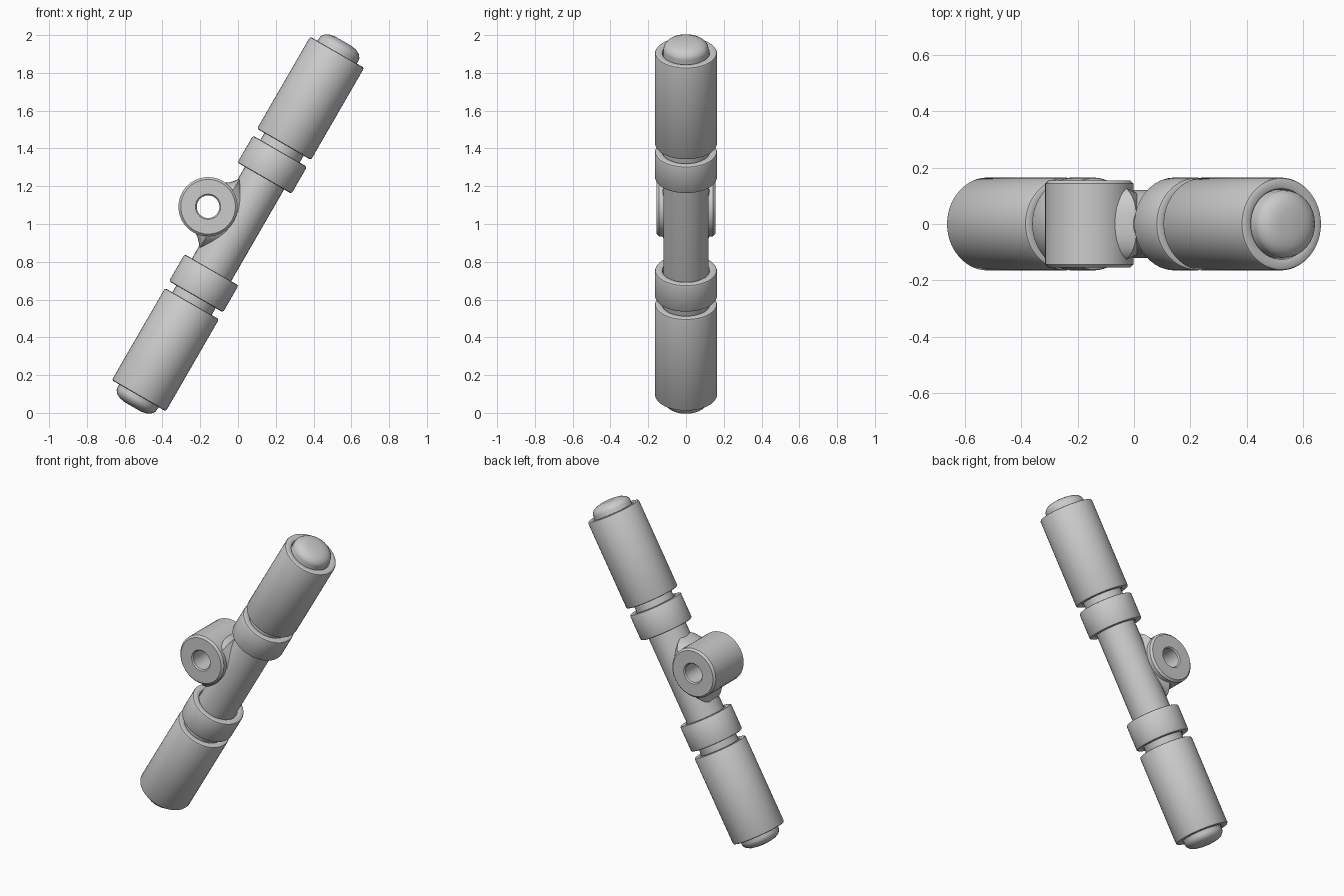
import bpy, bmesh, math
from mathutils import Matrix, Vector

if "Cube" in bpy.data.objects:
    bpy.data.objects.remove(bpy.data.objects["Cube"])

# everything is modelled upright around the origin, then tilted 30 degrees
TILT = Matrix.Translation((0, 0, 1)) @ Matrix.Rotation(math.radians(30), 4, 'Y')


def finish(name, bm, local=Matrix.Identity(4)):
    bmesh.ops.remove_doubles(bm, verts=bm.verts, dist=1e-5)
    bmesh.ops.transform(bm, matrix=TILT @ local, verts=bm.verts)
    bmesh.ops.recalc_face_normals(bm, faces=bm.faces)
    me = bpy.data.meshes.new(name)
    bm.to_mesh(me)
    bm.free()
    ob = bpy.data.objects.new(name, me)
    bpy.context.collection.objects.link(ob)
    return ob


def activate(ob):
    bpy.ops.object.select_all(action='DESELECT')
    ob.select_set(True)
    bpy.context.view_layer.objects.active = ob


def smooth(ob):
    activate(ob)
    bpy.ops.object.shade_smooth_by_angle(angle=math.radians(35))


def bridge(bm, rings, closed):
    pairs = list(zip(rings, rings[1:]))
    if closed:
        pairs.append((rings[-1], rings[0]))
    for a, b in pairs:
        for i in range(len(a)):
            j = (i + 1) % len(a)
            bm.faces.new((a[i], a[j], b[j], b[i]))
    if not closed:
        bm.faces.new(rings[0])
        bm.faces.new(rings[-1])


def lathe(name, profile, closed=True, segs=48, local=Matrix.Identity(4)):
    """Revolve (radius, height) points; closed profiles make hollow parts."""
    bm = bmesh.new()
    angles = [2 * math.pi * i / segs for i in range(segs)]
    rings = [[bm.verts.new((r * math.cos(a), r * math.sin(a), z)) for a in angles]
             for r, z in profile]
    bridge(bm, rings, closed)
    return finish(name, bm, local)


def tube_profile(z0, z1, r_in, r_out, b):
    return [(r_in, z0 + b), (r_in + b * .3, z0 + b * .3), (r_in + b, z0),
            (r_out - b, z0), (r_out - b * .3, z0 + b * .3), (r_out, z0 + b),
            (r_out, z1 - b), (r_out - b * .3, z1 - b * .3), (r_out - b, z1),
            (r_in + b, z1), (r_in + b * .3, z1 - b * .3), (r_in, z1 - b)]


# central rod with domed ends
dome = [(.12, 1.07), (.117, 1.083), (.103, 1.1), (.08, 1.111), (.05, 1.117)]
rod = [(r, -z) for r, z in reversed(dome)] + dome
smooth(lathe("rod", rod, closed=False, segs=32))

# grip sleeve and collar at each end
for side, s in (("upper", 1), ("lower", -1)):
    for part, z0, z1 in (("sleeve", .487, 1.05), ("collar", .28, .445)):
        prof = [(r, s * z) for r, z in tube_profile(z0, z1, .123, .165, .010)]
        smooth(lathe(f"{side}_{part}", prof))

# pivot eye: bored cylinder lying along y beside the rod
eye_at = Matrix.Translation((-.183, 0, 0)) @ Matrix.Rotation(math.pi / 2, 4, 'X')
eye = [(.06, -.147), (.067, -.155), (.145, -.155), (.157, -.143),
       (.157, .143), (.145, .155), (.067, .155), (.06, .147)]
smooth(lathe("pivot_eye", eye, segs=32, local=eye_at))

# flared web blending the eye into the rod: (offset, half length, half width)
sections = [(-.19, .145, .137), (-.165, .157, .142), (-.148, .170, .146),
            (-.13, .190, .147), (-.112, .212, .146), (-.085, .19, .138),
            (-.06, .172, .127), (-.03, .155, .117)]
bm = bmesh.new()
rings = []
for x, h, w in sections:
    ring = []
    for i in range(40):
        a = 2 * math.pi * i / 40
        c, s = math.cos(a), math.sin(a)
        ring.append(bm.verts.new((x, math.copysign(abs(c) ** .75, c) * w,
                                  math.copysign(abs(s) ** .75, s) * h)))
    rings.append(ring)
bridge(bm, rings, closed=False)
web = finish("pivot_web", bm)

# clear the bore through the web
cutter = lathe("bore_cutter", [(.0605, -.3), (.0605, .3)], closed=False, segs=32, local=eye_at)
cutter.hide_render = True
cut = web.modifiers.new("bore", 'BOOLEAN')
cut.operation, cut.object, cut.solver = 'DIFFERENCE', cutter, 'EXACT'
activate(web)
bpy.ops.object.modifier_apply(modifier="bore")
bpy.data.objects.remove(cutter)
smooth(web)
